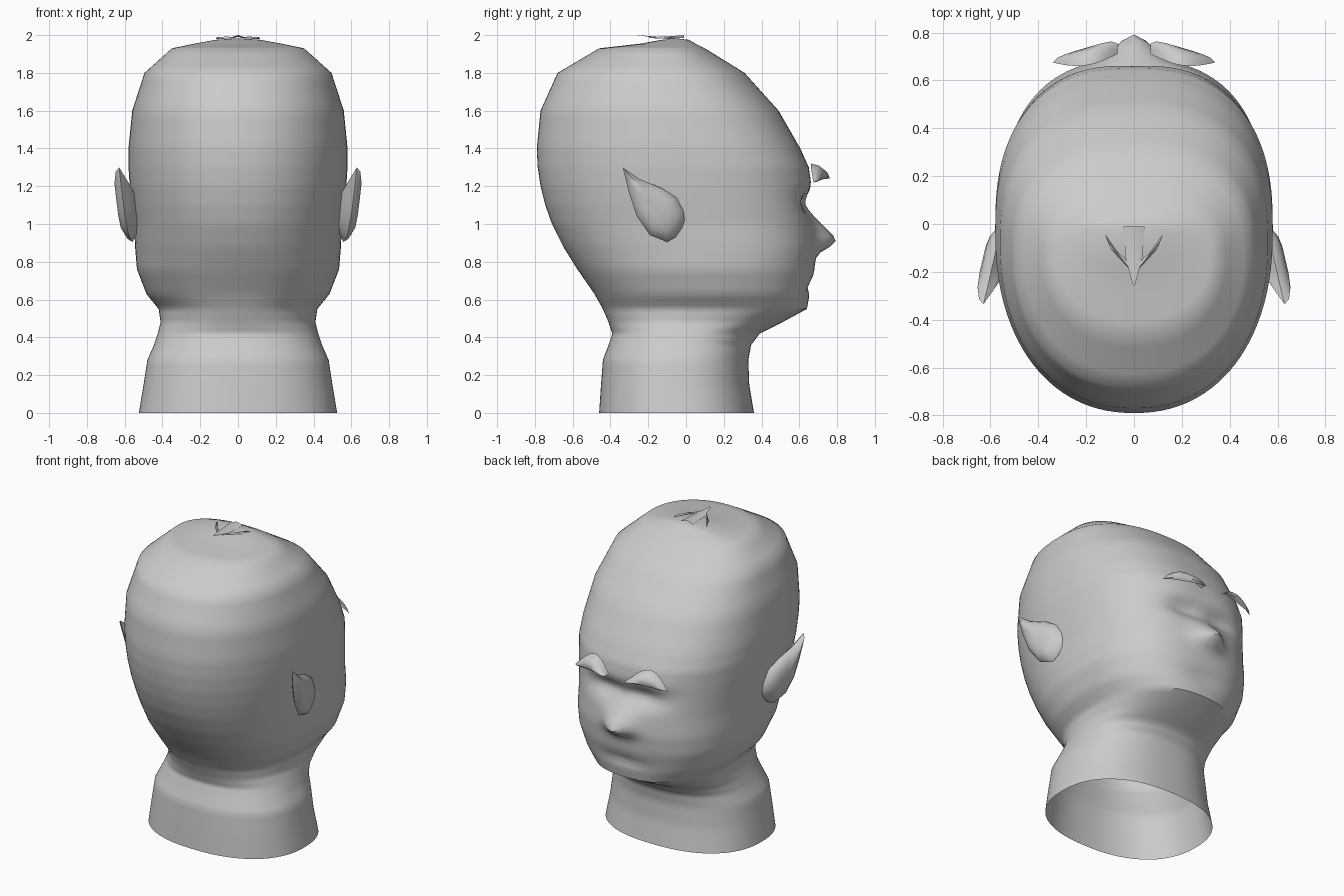
import bpy, bmesh
from math import sin, cos, pi, exp

cube = bpy.data.objects.get("Cube")
if cube:
    bpy.data.objects.remove(cube, do_unlink=True)

clay = bpy.data.materials.new("plain_grey")
clay.use_nodes = True
GREY = (0.6, 0.6, 0.6, 1)
clay.diffuse_color = GREY
clay.node_tree.nodes["Principled BSDF"].inputs["Base Color"].default_value = GREY


def loft(name, rows, closed=True, start=None, end=None, angle=0.7):
    """Skin rows of points, optionally ending in a pole point."""
    bm = bmesh.new()
    grid = [[bm.verts.new(p) for p in row] for row in rows]
    n = len(grid[0])
    for a, b in zip(grid, grid[1:]):
        for i in range(n if closed else n - 1):
            j = (i + 1) % n
            bm.faces.new((a[i], a[j], b[j], b[i]))
    for pole, row in ((start, grid[0]), (end, grid[-1])):
        if pole:
            tip = bm.verts.new(pole)
            for i in range(n):
                bm.faces.new((row[i], row[(i + 1) % n], tip))
    bmesh.ops.recalc_face_normals(bm, faces=bm.faces)
    mesh = bpy.data.meshes.new(name)
    bm.to_mesh(mesh)
    bm.free()
    mesh.materials.append(clay)
    ob = bpy.data.objects.new(name, mesh)
    bpy.context.collection.objects.link(ob)
    bpy.ops.object.select_all(action='DESELECT')
    ob.select_set(True)
    bpy.context.view_layer.objects.active = ob
    bpy.ops.object.shade_smooth_by_angle(angle=angle)


def refine(keys, steps):
    """Evenly subdivide between the key tuples."""
    out = []
    for p, q in zip(keys, keys[1:]):
        out += [tuple(a + (b - a) * s / steps for a, b in zip(p, q)) for s in range(steps)]
    return out + [keys[-1]]


# Head and neck sections: height, half width, back, face side
SECTIONS = [
    (0, .525, -.46, .36), (.15, .5, -.45, .335), (.28, .48, -.44, .33),
    (.36, .445, -.41, .345), (.42, .425, -.39, .39), (.48, .41, -.41, .51),
    (.55, .42, -.44, .64), (.63, .485, -.485, .655), (.76, .535, -.575, .68),
    (.88, .545, -.65, .69), (1.0, .55, -.71, .68), (1.1, .562, -.745, .67),
    (1.2, .573, -.77, .66), (1.3, .58, -.785, .65), (1.4, .58, -.79, .605),
    (1.6, .56, -.77, .49), (1.8, .495, -.68, .31), (1.93, .35, -.46, .1),
    (1.955, .23, -.24, .05), (1.975, .12, -.13, .015)]


def bump(v, centre, low, high):
    return exp(-((v - centre) / (low if v < centre else high)) ** 2)


def spow(v, e):
    return (1 if v > 0 else -1) * abs(v) ** e


def section(z, w, back, face, n=112):
    # Widest point sits forward of the middle; the face side is fuller than the back
    skull = min(max((z - .45) / .4, 0), 1)
    mid = (back + face) / 2 + .06 * skull * min(1, w / .5)
    row = []
    for i in range(n):
        a = 2 * pi * i / n
        front = sin(a) > 0
        e = 2 / (2.35 + .1 * skull if front else 2.3 - .1 * skull)
        x = w * spow(cos(a), e)
        y = mid + (face - mid if front else mid - back) * spow(sin(a), e)
        if y > .3:
            ax = abs(x)
            y += .105 * bump(z, .91, .05, .09) * bump(ax, 0, 1, .095)    # nose
            y -= .055 * bump(z, 1.11, .06, .06) * bump(ax, .12, .2, .14)  # eye sockets
            y += .01 * bump(z, 1.21, .04, .06) * bump(ax, .2, .2, .16)    # brow ridge
            y -= .02 * bump(z, .67, .03, .03) * bump(ax, 0, 1, .16)       # mouth
        row.append((x, y, z))
    return row


loft("head", [section(*k) for k in refine(SECTIONS, 4)], end=(0, -.05, 1.983))

# Ears: pointed leaf outline, domed outside, sunk into the head inside
EAR = [(-.335, 1.3), (-.25, 1.24), (-.13, 1.19), (-.05, 1.14), (-.01, 1.07), (-.005, 1.02),
       (-.02, .98), (-.055, .93), (-.1, .905), (-.19, .94), (-.26, 1.04), (-.3, 1.16)]
outline = refine(EAR + EAR[:1], 2)[:-1]
CY, CZ = -.13, 1.06


def ear_ring(side, scale, lift):
    row = []
    for y, z in outline:
        y, z = CY + (y - CY) * scale, CZ + (z - CZ) * scale
        row.append((side * (.56 - .2 * y + .06 * (z - CZ) + lift), y, z))
    return row


for side, label in ((1, "left"), (-1, "right")):
    rings = [ear_ring(side, s, h) for s, h in
             ((.4, -.065), (.75, -.035), (1, -.012), (.9, .012), (.65, .032), (.35, .04))]
    loft(label + "_ear", rings, start=(side * .515, CY, CZ), end=(side * .628, CY, CZ), angle=1)

    # Arched brow: thin curved awning from the forehead outwards
    rows = []
    for i in range(13):
        t = i / 12
        arch = sin(pi * t)
        x = .07 + .27 * t
        y0 = .71 - .035 * t - .03 * arch
        z0 = 1.24 - .02 * t + .09 * arch
        width = .045 * (1 - t) + .05 * arch ** .6
        rows.append([(side * x, y0 + width * s, z0 + d * arch)
                     for s, d in ((0, 0), (.5, -.01), (.9, -.035), (1, -.07), (.8, -.085))])
    loft(label + "_brow", rows, closed=False, angle=1)

    # Hair tuft wing: pleated spike on the crown
    wing = [[(side * x, y, z), (side * x * .15, -.19 - .12 * (.12 - x), 1.994 - x * .08)]
            for x, y, z in ((.12, -.045, 1.978), (.11, -.07, 1.99), (.1, -.1, 1.98),
                            (.07, -.12, 1.993), (.04, -.14, 1.986))]
    loft(label + "_tuft_wing", wing, closed=False)

# Central lock of the tuft, pointing to the back of the head
loft("tuft_spike", [[(-.045, -.01, 1.985), (0, -.01, 2), (.045, -.01, 1.985)],
                    [(-.035, -.14, 1.984), (0, -.14, 1.99), (.035, -.14, 1.984)],
                    [(-.006, -.25, 1.998), (0, -.255, 2), (.006, -.25, 1.998)]], closed=False)

# Forehead edge: low step across the crown that runs down into the brow side
ridge = []
for i in range(17):
    t = i / 8 - 1
    rise = 1 - t * t
    ridge.append([(.28 * t, .01 * rise, 1.932 + .045 * rise),
                  (.28 * t, .05 + .08 * rise, 1.92 - .01 * rise)])
loft("forehead_edge", ridge, closed=False)
